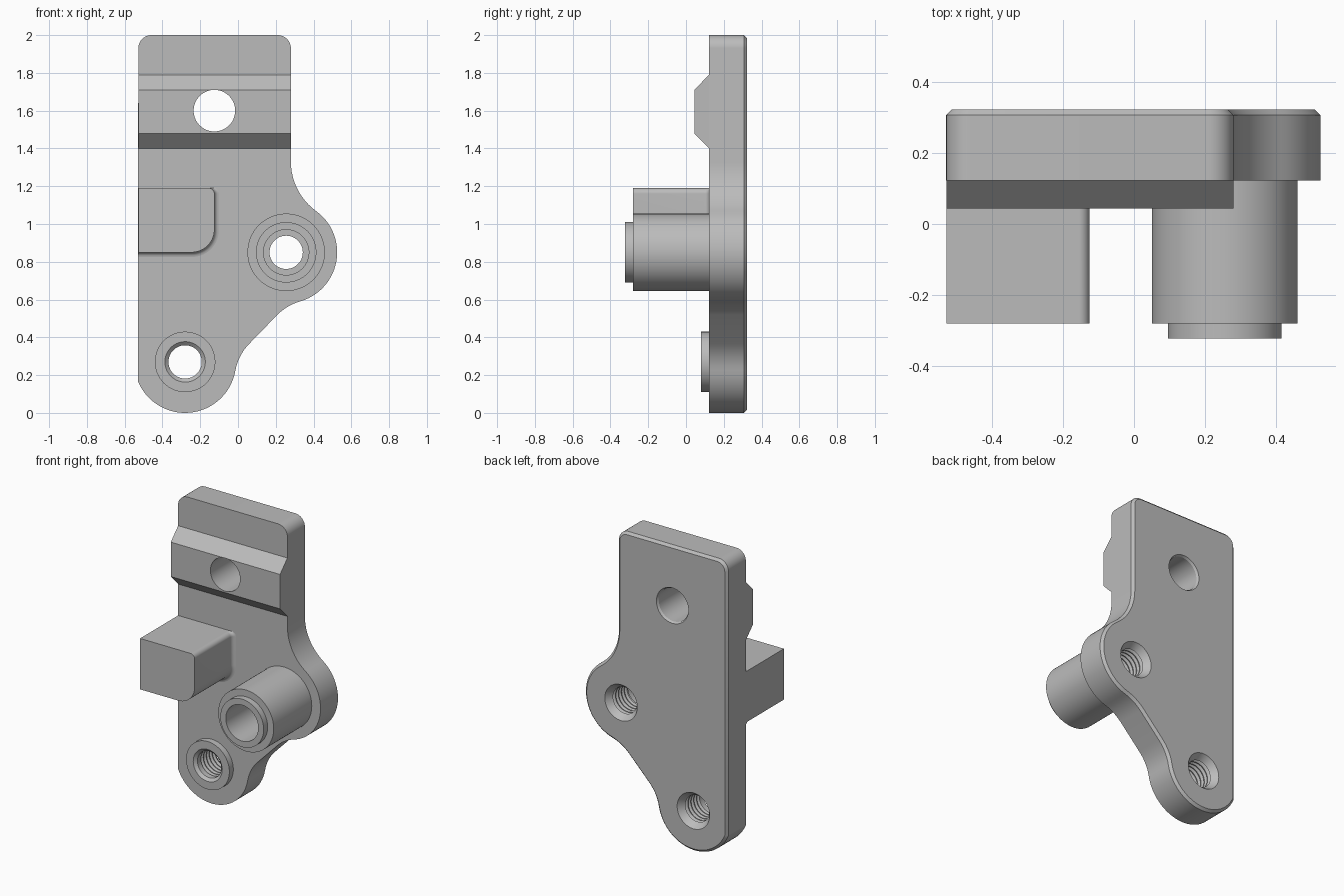
import bpy, bmesh
from math import sin, cos, radians, ceil

if "Cube" in bpy.data.objects:
    bpy.data.objects.remove(bpy.data.objects["Cube"])

grey = bpy.data.materials.new("satin grey")
grey.use_nodes = True
grey.diffuse_color = (0.5, 0.5, 0.5, 1)
grey.node_tree.nodes["Principled BSDF"].inputs["Base Color"].default_value = (0.5, 0.5, 0.5, 1)

FRONT, BACK, LEFT = 0.122, 0.322, -0.528
UPPER, LOWER, TOP = (0.255, 0.85), (-0.28, 0.27), (-0.125, 1.6)
BORE = 0.088


def arc(cx, cz, r, a0, a1):
    """Points on an arc in the XZ plane, angles in degrees."""
    n = max(2, ceil(abs(a1 - a0) / 5))
    angles = [radians(a0 + (a1 - a0) * i / n) for i in range(n + 1)]
    return [(cx + r * cos(a), cz + r * sin(a)) for a in angles]


def loft(name, rings, cap_start=True, cap_end=True):
    """Skin a list of equal-length rings of 3D points."""
    bm = bmesh.new()
    rows = [[bm.verts.new(p) for p in ring] for ring in rings]
    for a, b in zip(rows, rows[1:]):
        for i in range(len(a)):
            j = (i + 1) % len(a)
            bm.faces.new((a[i], a[j], b[j], b[i]))
    if cap_start:
        bm.faces.new(rows[0])
    if cap_end:
        bm.faces.new(rows[-1])
    bmesh.ops.recalc_face_normals(bm, faces=bm.faces)
    mesh = bpy.data.meshes.new(name)
    bm.to_mesh(mesh)
    bm.free()
    mesh.materials.append(grey)
    ob = bpy.data.objects.new(name, mesh)
    bpy.context.collection.objects.link(ob)
    return ob


def lift(points, y):
    return [(x, y, z) for x, z in points]


def lathe(name, centre, profile, caps=False):
    """Turn (y, radius) pairs around an axis parallel to Y."""
    rings = [lift(arc(*centre, r, 0, 360)[:-1], y) for y, r in profile]
    return loft(name, rings, caps, caps)


def thread(y0, y1, turns=5):
    """Zigzag (y, radius) profile of a tapped hole."""
    step = (y1 - y0) / turns
    out = []
    for i in range(turns):
        y = y0 + i * step
        out += [(y, BORE), (y + step * 0.2, BORE), (y + step * 0.6, BORE + 0.018)]
    return out + [(y1, BORE)]


def cut(ob, cutter):
    mod = ob.modifiers.new("hole", 'BOOLEAN')
    mod.operation, mod.solver, mod.object = 'DIFFERENCE', 'EXACT', cutter
    bpy.context.view_layer.objects.active = ob
    bpy.ops.object.modifier_apply(modifier=mod.name)


# Plate outline, clockwise from the top left corner
outline = arc(LEFT + 0.07, 1.93, 0.07, 180, 90)
outline += arc(0.21, 1.93, 0.07, 90, 0)
outline += arc(0.603, 1.33, 0.323, 180, 234)
outline += arc(*UPPER, 0.27, 54, -74)[1:]
neck = radians(-74)
outline += arc(UPPER[0] + 0.55 * cos(neck), UPPER[1] + 0.55 * sin(neck), 0.28, 106, 135)[1:]
hip = radians(-10)
outline += arc(LOWER[0] + 0.54 * cos(hip), LOWER[1] + 0.54 * sin(hip), 0.27, 135, 170)
outline += arc(*LOWER, 0.27, -10, -157)[1:]
plate = loft("mounting_plate", [lift(outline, FRONT), lift(outline, BACK)])

# Chamfer around the back rim
bm = bmesh.new()
bm.from_mesh(plate.data)
rim = [e for e in bm.edges if all(v.co.y > BACK - 0.001 for v in e.verts)]
bmesh.ops.bevel(bm, geom=rim, offset=0.016, segments=1, affect='EDGES')
bm.to_mesh(plate.data)
bm.free()

# Cross rib with sloped flanks
flanks = [(FRONT, 1.4), (0.044, 1.48), (0.044, 1.71), (FRONT, 1.79)]
rib = loft("cross_rib", [[(x, y, z) for y, z in flanks] for x in (LEFT, 0.28)])

# Holes: plain one through the rib, two tapped ones with countersunk backs
plain = lathe("plain_hole_cutter", TOP, [(0, 0.11), (0.308, 0.11), (0.342, 0.13)], True)
cutters = [plain]
cut(rib, plain)
cut(plate, plain)
for label, centre in (("upper", UPPER), ("lower", LOWER)):
    profile = [(0.1, BORE)] + thread(FRONT + 0.006, 0.28) + [(BACK, 0.12), (BACK + 0.02, 0.136)]
    tapped = lathe(label + "_hole_cutter", centre, profile, True)
    cut(plate, tapped)
    cutters.append(tapped)
for cutter in cutters:
    bpy.data.objects.remove(cutter)

# Tall stepped boss with a smooth bore
upper = lathe("tall_boss", UPPER, [
    (FRONT, 0.205), (-0.28, 0.205), (-0.28, 0.16), (-0.322, 0.16),
    (-0.322, 0.12), (FRONT, 0.12)])

# Low threaded boss
lower = lathe("low_boss", LOWER, [
    (FRONT, 0.16), (0.08, 0.16), (0.08, 0.107), (0.097, BORE), (FRONT, BORE)])


# Stop block with rounded right corners and a filleted root
def block_ring(off, y):
    right, bottom = -0.125 + off, 0.85 - off
    pts = [(LEFT, bottom), (LEFT, 1.19)]
    pts += arc(right - 0.03, 1.16, 0.03, 90, 0)
    pts += arc(right - 0.12 - off, bottom + 0.12 + off, 0.12 + off, 0, -90)
    return lift(pts, y)


R = 0.025
sections = []
for k in range(6):
    t = radians(18 * k)
    sections.append(block_ring(R * (1 - sin(t)), FRONT - R * (1 - cos(t))))
sections.append(block_ring(0, -0.28))
block = loft("stop_block", sections, cap_start=False)

# Smooth round surfaces, keep machined edges crisp
bpy.ops.object.select_all(action='DESELECT')
for ob in (plate, rib, upper, lower, block):
    ob.select_set(True)
bpy.context.view_layer.objects.active = plate
bpy.ops.object.shade_smooth_by_angle(angle=radians(25))
